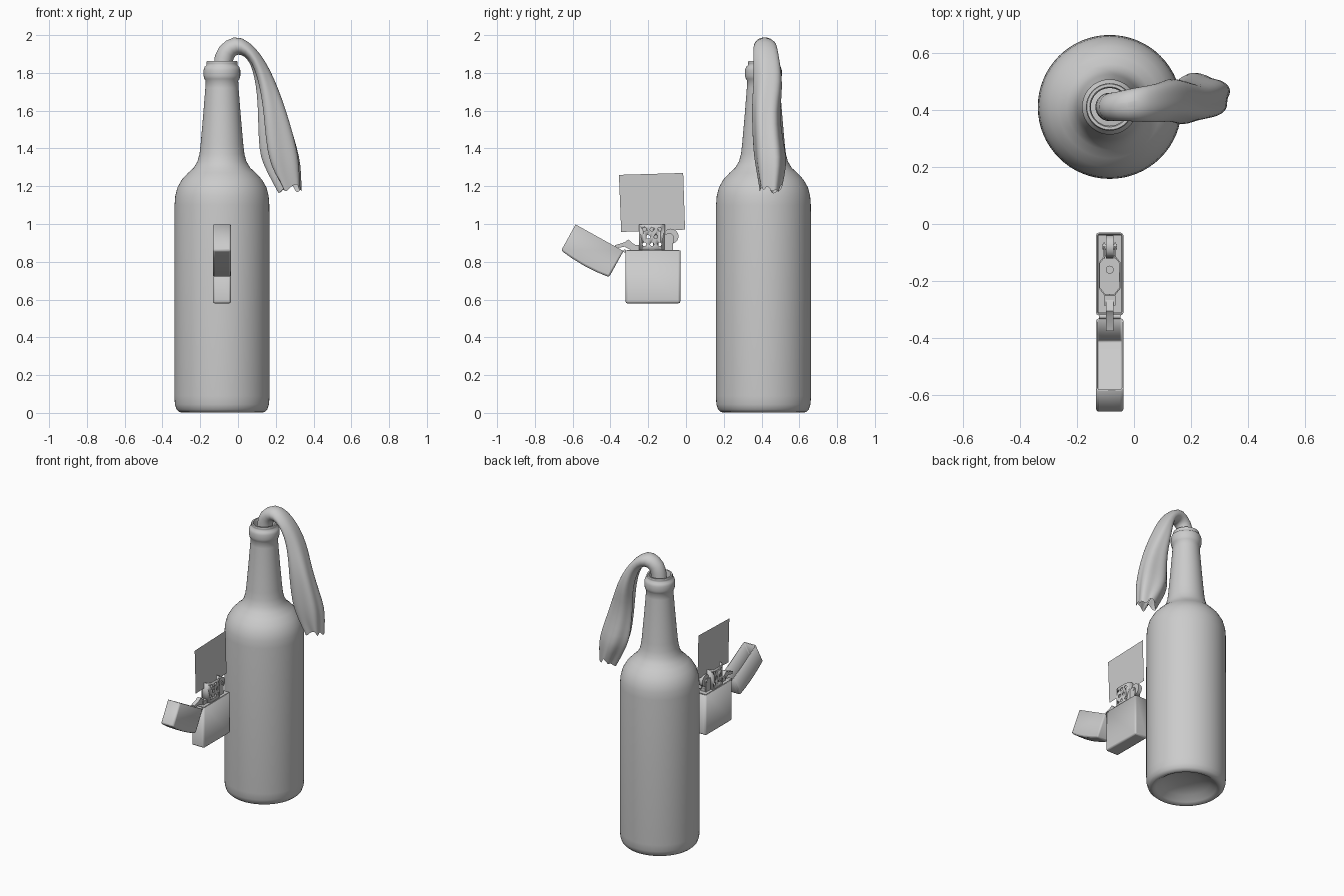
import bpy, bmesh, math, random
from mathutils import Vector, Matrix

if "Cube" in bpy.data.objects:
    bpy.data.objects.remove(bpy.data.objects["Cube"])

random.seed(4)
CX = -0.085          # shared centre line of bottle and lighter
BY = 0.41            # bottle centre in y


def finish(name, bm, angle=35):
    bmesh.ops.recalc_face_normals(bm, faces=bm.faces[:])
    me = bpy.data.meshes.new(name)
    bm.to_mesh(me)
    bm.free()
    ob = bpy.data.objects.new(name, me)
    bpy.context.collection.objects.link(ob)
    bpy.ops.object.select_all(action='DESELECT')
    ob.select_set(True)
    bpy.context.view_layer.objects.active = ob
    bpy.ops.object.shade_smooth_by_angle(angle=math.radians(angle))
    return ob


def bevel(ob, width, segments=2):
    m = ob.modifiers.new("bevel", 'BEVEL')
    m.width, m.segments = width, segments
    m.limit_method, m.angle_limit = 'ANGLE', math.radians(40)
    return ob


def solidify(ob, t):
    m = ob.modifiers.new("wall", 'SOLIDIFY')
    m.thickness, m.offset = t, -1
    return ob


def prism(name, pts, half, open_edge=None):
    """Extrude a y-z outline across x; open_edge leaves one side out."""
    bm = bmesh.new()
    a, b = ([bm.verts.new((CX + s * half, y, z)) for y, z in pts] for s in (-1, 1))
    bm.faces.new(a)
    bm.faces.new(b[::-1])
    n = len(pts)
    for i in range(n):
        if i != open_edge:
            j = (i + 1) % n
            bm.faces.new((a[i], b[i], b[j], a[j]))
    return finish(name, bm)


def box(name, y0, y1, z0, z1, half):
    return prism(name, [(y0, z0), (y1, z0), (y1, z1), (y0, z1)], half)


def add_rod(bm, loc, r, length, axis='X', seg=20):
    rot = Matrix.Rotation(math.pi / 2, 4, 'Y') if axis == 'X' else Matrix()
    bmesh.ops.create_cone(bm, cap_ends=True, segments=seg, radius1=r, radius2=r,
                          depth=length, matrix=Matrix.Translation(loc) @ rot)


def rod(name, *args, **kw):
    bm = bmesh.new()
    add_rod(bm, *args, **kw)
    return finish(name, bm)


# Bottle: one lathed profile from the base hollow to the inside of the neck
profile = [(0, .07), (.08, .064), (.15, .042), (.19, .012), (.207, .002), (.225, .004),
           (.24, .018), (.249, .045), (.252, .09), (.252, .6), (.251, 1.1), (.247, 1.15),
           (.235, 1.195), (.212, 1.235), (.18, 1.27), (.15, 1.297), (.13, 1.33),
           (.119, 1.37), (.113, 1.42), (.099, 1.58), (.088, 1.72), (.086, 1.758),
           (.093, 1.768), (.097, 1.785), (.097, 1.815), (.092, 1.832), (.082, 1.84),
           (.081, 1.85), (.083, 1.856), (.08, 1.862), (.07, 1.862), (.066, 1.85),
           (.066, 1.75), (.085, 1.5), (.09, 1.42)]
bm = bmesh.new()
vs = [bm.verts.new((CX + r, BY, z)) for r, z in profile]
es = [bm.edges.new(p) for p in zip(vs, vs[1:])]
bmesh.ops.spin(bm, geom=vs + es, cent=(CX, BY, 0), axis=(0, 0, 1),
               angle=2 * math.pi, steps=64, use_merge=True)
bmesh.ops.remove_doubles(bm, verts=bm.verts[:], dist=1e-5)
finish("bottle", bm, 50)

# Rag: lofted rings; each row is outer x,z / inner x,z / y range
rows = [(-.135, 1.55, -.035, 1.55, .36, .46), (-.137, 1.85, -.035, 1.85, .36, .46),
        (-.112, 1.94, -.02, 1.885, .36, .46), (-.02, 2.005, -.003, 1.9, .36, .475),
        (.06, 1.967, .032, 1.89, .357, .485), (.12, 1.9, .065, 1.85, .357, .495),
        (.172, 1.815, .085, 1.77, .362, .51), (.217, 1.71, .097, 1.68, .355, .51),
        (.258, 1.6, .1, 1.58, .35, .495), (.302, 1.46, .103, 1.44, .355, .51),
        (.33, 1.35, .115, 1.35, .362, .53), (.335, 1.27, .155, 1.27, .375, .52),
        (.335, 1.19, .215, 1.18, .39, .505)]
bm = bmesh.new()
rings, SEG = [], 28
for k, (ox, oz, ix, iz, y0, y1) in enumerate(rows):
    o, i = Vector((ox, 0, oz)), Vector((ix, 0, iz))
    mid, half = (o + i) / 2, (o - i) / 2
    f = max(0, (k - 3) / 9)                      # folds deepen towards the end
    ring = []
    for j in range(SEG):
        t = 2 * math.pi * j / SEG
        d = abs(math.atan2(math.sin(t - 3.5), math.cos(t - 3.5)))
        r = 1 + .12 * f * math.cos(5 * t + .35 * k) - .75 * min(1, 1.6 * f) * math.exp(-(d / .33) ** 2)
        p = mid + half * r * math.cos(t)
        p.y = (y0 + y1) / 2 + (y1 - y0) / 2 * r * math.sin(t)
        if k == len(rows) - 1:
            p.z += random.uniform(-.025, .03)    # torn edge
        ring.append(bm.verts.new(p))
    rings.append(ring)
for a, b in zip(rings, rings[1:]):
    for j in range(SEG):
        n = (j + 1) % SEG
        bm.faces.new((a[j], a[n], b[n], b[j]))
rag = finish("rag", bm, 60)
rag.modifiers.new("smooth", 'SUBSURF').render_levels = 1

# Lighter case: open-topped shell with an insert sitting inside
case = prism("lighter_case", [(-.32, .58), (-.03, .58), (-.03, .86), (-.32, .86)], .048, open_edge=2)
bevel(case, .01)
solidify(case, .006)
box("insert", -.312, -.038, .6, .862, .041)

# Lid: shell with a slightly domed top, swung open about the hinge
lid = prism("lighter_lid", [(-.32, .86), (-.03, .86), (-.03, 1.018), (-.10, 1.026),
                            (-.175, 1.029), (-.25, 1.026), (-.32, 1.018)], .048, open_edge=0)
pivot = Vector((CX, -.325, .857))
lid.data.transform(Matrix.Translation(pivot) @ Matrix.Rotation(math.radians(151), 4, 'X')
                   @ Matrix.Translation(-pivot))
bevel(lid, .01)
solidify(lid, .006)
rod("hinge", (CX, -.324, .857), .008, .075, seg=12)

# Chimney: thin-walled octagonal tube with punched side holes
outline = [(-.018, -.25), (.018, -.25), (.038, -.225), (.038, -.135),
           (.018, -.11), (-.018, -.11), (-.038, -.135), (-.038, -.225)]
bm = bmesh.new()
lo, hi = ([bm.verts.new((CX + x, y, z)) for x, y in outline] for z in (.86, .998))
for j in range(8):
    n = (j + 1) % 8
    bm.faces.new((lo[j], lo[n], hi[n], hi[j]))
chimney = finish("chimney", bm)
solidify(chimney, .005)
bm = bmesh.new()
for z, ys in ((.972, (-.22, -.18, -.14)), (.932, (-.2, -.16)), (.892, (-.22, -.18, -.14))):
    for y in ys:
        add_rod(bm, (CX, y, z), .01, .2, seg=12)
cutter = finish("hole_cutter", bm)
cutter.hide_render = True
cut = chimney.modifiers.new("holes", 'BOOLEAN')
cut.operation, cut.object, cut.solver = 'DIFFERENCE', cutter, 'EXACT'
bpy.context.view_layer.objects.active = chimney
for m in list(chimney.modifiers):
    bpy.ops.object.modifier_apply(modifier=m.name)
bpy.data.objects.remove(cutter)
rod("wick", (CX, -.16, .915), .014, .11, axis='Z', seg=14)

# Striker wheel with its axle, side brackets and flint tube
rod("striker_wheel", (CX, -.08, .935), .04, .026, seg=28)
rod("wheel_axle", (CX, -.08, .935), .01, .05, seg=12)
for s, side in ((-1, "left"), (1, "right")):
    b = prism("wheel_bracket_" + side, [(-.12, .862), (-.07, .862), (-.065, .935),
                                        (-.08, .952), (-.12, .945)], .003)
    b.location.x = s * .019
box("flint_tube", -.11, -.07, .86, .885, .014)

# Cam lever and its mount behind the chimney
prism("cam_lever", [(-.375, .888), (-.37, .872), (-.325, .88), (-.29, .862), (-.262, .862),
                    (-.262, .885), (-.285, .9), (-.305, .918), (-.325, .903)], .013)
box("cam_mount", -.285, -.25, .858, .888, .02)

# Flame card: a single flat plane
bm = bmesh.new()
bm.faces.new([bm.verts.new((CX, y, z)) for y, z in
              ((-.343, .958), (-.005, .97), (-.015, 1.27), (-.355, 1.26))])
finish("flame_card", bm)
